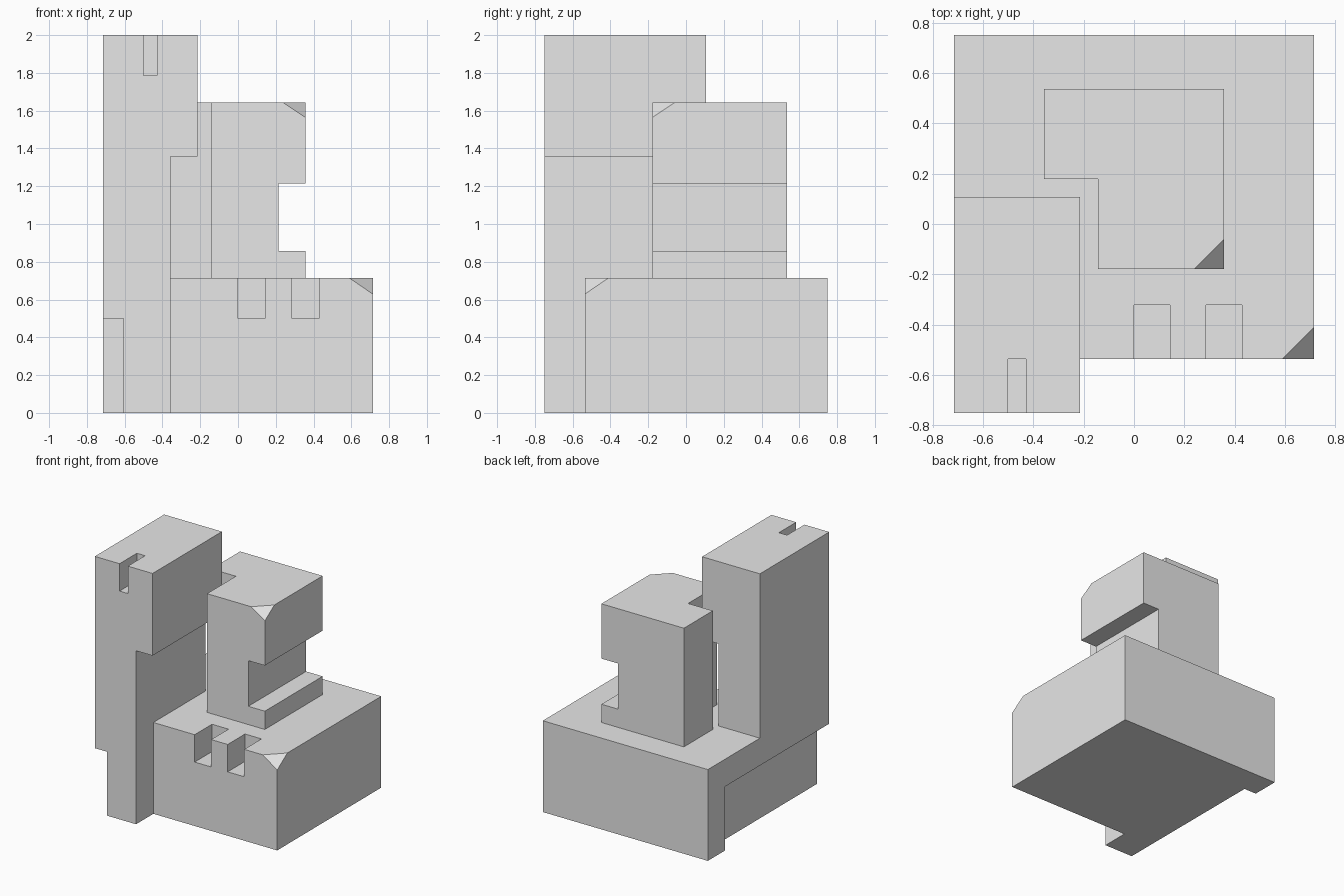
import bpy, bmesh
from mathutils import Vector

U = 1 / 14  # modelling grid step

cube = bpy.data.objects.get("Cube")
if cube:
    bpy.data.objects.remove(cube, do_unlink=True)

grey = bpy.data.materials.new("plain_grey")
grey.use_nodes = True
grey.diffuse_color = (0.8, 0.8, 0.8, 1)
grey.node_tree.nodes["Principled BSDF"].inputs["Base Color"].default_value = (0.8, 0.8, 0.8, 1)


def prism(name, profile, depth, corner=None, cut=None):
    """Extrude a profile of points along a vector; optionally slice off a corner."""
    bm = bmesh.new()
    face = bm.faces.new([bm.verts.new(p) for p in profile])
    new = bmesh.ops.extrude_face_region(bm, geom=[face])["geom"]
    bmesh.ops.translate(bm, vec=depth, verts=[g for g in new if isinstance(g, bmesh.types.BMVert)])
    if corner:
        c, (dx, dy, dz) = Vector(corner), cut
        normal = Vector((1 / dx, -1 / dy, 1 / dz)).normalized()
        res = bmesh.ops.bisect_plane(bm, geom=bm.verts[:] + bm.edges[:] + bm.faces[:],
                                     plane_co=c - Vector((dx, 0, 0)), plane_no=normal,
                                     clear_outer=True)
        edges = [g for g in res["geom_cut"] if isinstance(g, bmesh.types.BMEdge)]
        bmesh.ops.holes_fill(bm, edges=edges)
    bmesh.ops.recalc_face_normals(bm, faces=bm.faces)
    bmesh.ops.scale(bm, vec=(U, U, U), verts=bm.verts)
    mesh = bpy.data.meshes.new(name)
    bm.to_mesh(mesh)
    bm.free()
    mesh.materials.append(grey)
    obj = bpy.data.objects.new(name, mesh)
    bpy.context.collection.objects.link(obj)
    return obj


def box(name, x, y, z, **kw):
    profile = [(x[0], y[0], z[0]), (x[1], y[0], z[0]), (x[1], y[1], z[0]), (x[0], y[1], z[0])]
    return prism(name, profile, (0, 0, z[1] - z[0]), **kw)


def combine(target, tool, operation):
    """Apply a boolean and remove the tool object."""
    mod = target.modifiers.new(operation.lower(), "BOOLEAN")
    mod.operation, mod.solver, mod.object = operation, "EXACT", tool
    graph = bpy.context.evaluated_depsgraph_get()
    result = bpy.data.meshes.new_from_object(target.evaluated_get(graph))
    target.modifiers.clear()
    target.data = result
    bpy.data.objects.remove(tool, do_unlink=True)


# Base block with a clipped front corner
body = box("stepped_block", (-10, 10), (-7.5, 10.5), (0, 10),
           corner=(10, -7.5, 10), cut=(1.75, 1.75, 1.2))

# Upper block: L-shaped plan, clipped corner, sunk slightly into the base
plan = [(-5, 2.5), (-2, 2.5), (-2, -2.5), (5, -2.5), (5, 7.5), (-5, 7.5)]
upper = prism("upper_block", [(x, y, 9) for x, y in plan], (0, 0, 14),
              corner=(5, -2.5, 23), cut=(1.65, 1.65, 1.1))
combine(upper, box("side_notch", (3, 6), (-4, 9), (12, 17)), "DIFFERENCE")

# Tower with an overhanging head
outline = [(-10, 0), (-5, 0), (-5, 19), (-3, 19), (-3, 28), (-10, 28)]
tower = prism("tower", [(x, -10.5, z) for x, z in outline], (0, 12, 0))

for part in (upper, tower):
    combine(body, part, "UNION")

# Slots in the base and tower, and the long channel along the lower side
cuts = [
    ((0, 2), (-9, -4.5), (7, 11)),
    ((4, 6), (-9, -4.5), (7, 11)),
    ((-7, -6), (-12, -7.5), (25, 30)),
    ((-12, -8.5), (-12, 7.5), (-1, 7)),
]
for x, y, z in cuts:
    combine(body, box("cutter", x, y, z), "DIFFERENCE")

# Merge flat regions into clean faces
bm = bmesh.new()
bm.from_mesh(body.data)
bmesh.ops.remove_doubles(bm, verts=bm.verts, dist=0.0001)
bmesh.ops.dissolve_limit(bm, angle_limit=0.01, verts=bm.verts, edges=bm.edges)
bmesh.ops.recalc_face_normals(bm, faces=bm.faces)
for f in bm.faces:
    f.smooth = False
    f.material_index = 0
bm.to_mesh(body.data)
bm.free()
body.data.materials.clear()
body.data.materials.append(grey)
